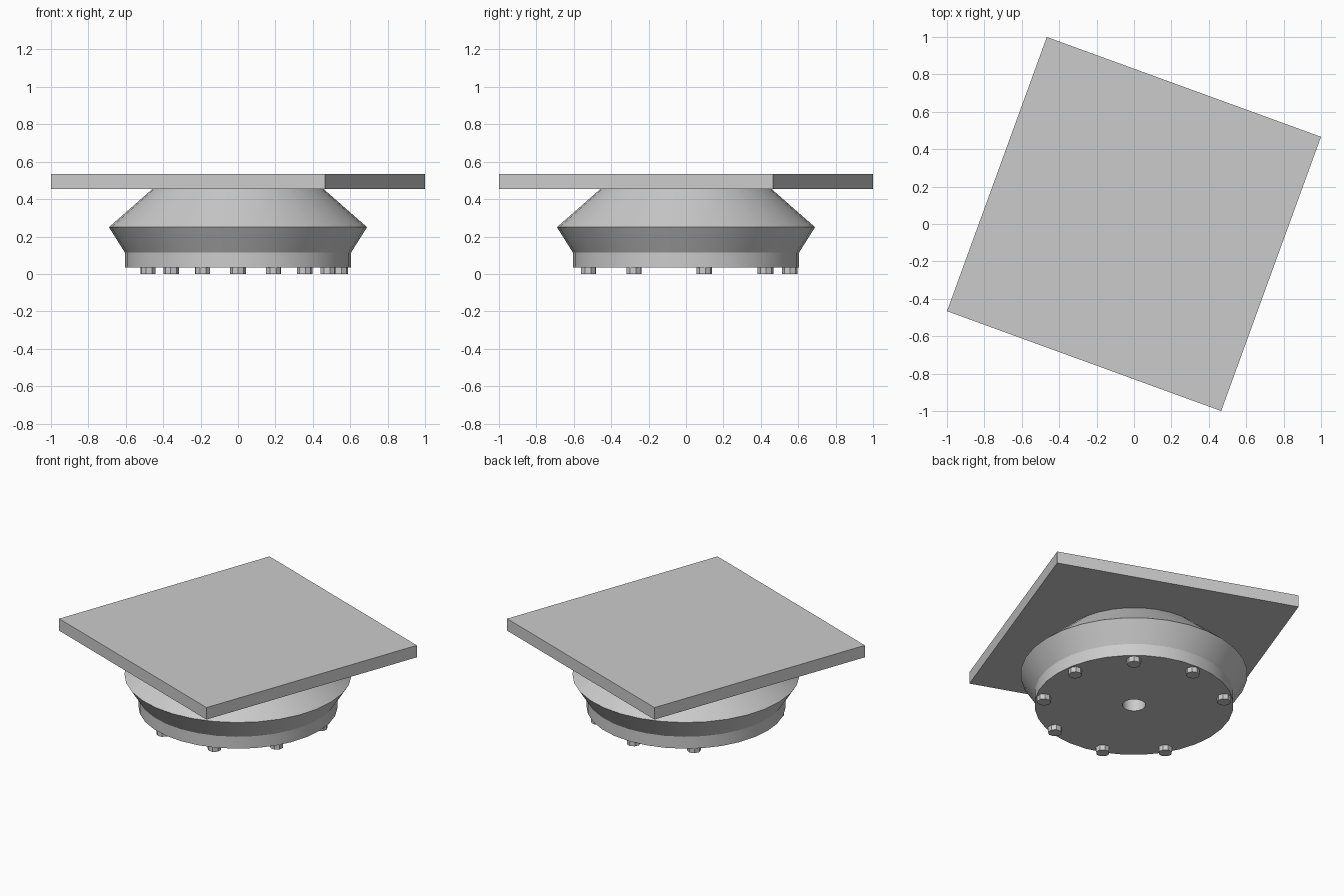
import bpy, bmesh, math
from mathutils import Matrix

cube = bpy.data.objects.get("Cube")
if cube:
    bpy.data.objects.remove(cube, do_unlink=True)

grey = bpy.data.materials.new("plain_grey")
grey.use_nodes = True
colour = (0.6, 0.6, 0.6, 1)
grey.diffuse_color = colour
grey.node_tree.nodes["Principled BSDF"].inputs["Base Color"].default_value = colour


def finish(name, bm, smooth=False):
    bmesh.ops.recalc_face_normals(bm, faces=bm.faces)
    mesh = bpy.data.meshes.new(name)
    bm.to_mesh(mesh)
    bm.free()
    mesh.materials.append(grey)
    obj = bpy.data.objects.new(name, mesh)
    bpy.context.collection.objects.link(obj)
    if smooth:
        bpy.ops.object.select_all(action="DESELECT")
        obj.select_set(True)
        bpy.context.view_layer.objects.active = obj
        bpy.ops.object.shade_smooth_by_angle(angle=math.radians(30))
    return obj


def lathe(name, profile, sides):
    # Closed (radius, height) outline turned around the z axis
    bm = bmesh.new()
    verts = [bm.verts.new((r, 0, z)) for r, z in profile]
    edges = [bm.edges.new((verts[i - 1], verts[i])) for i in range(len(verts))]
    bmesh.ops.spin(bm, geom=verts + edges, axis=(0, 0, 1), cent=(0, 0, 0),
                   angle=math.tau, steps=sides, use_merge=True)
    bmesh.ops.remove_doubles(bm, verts=bm.verts, dist=0.0001)
    return finish(name, bm, smooth=True)


# Square top plate, turned about the vertical axis
bm = bmesh.new()
bmesh.ops.create_cube(bm, size=1, matrix=Matrix.Translation((0, 0, 0.495))
                      @ Matrix.Rotation(math.radians(-20), 4, "Z")
                      @ Matrix.Diagonal((1.56, 1.56, 0.08, 1)))
finish("top_plate", bm)

# Flared round body with a central bore
lathe("round_body", [(0.07, 0.035), (0.605, 0.035), (0.605, 0.115),
                     (0.69, 0.25), (0.455, 0.456), (0.07, 0.456)], 32)

# Bolt heads on a nine-place circle, with one place left empty
for place in range(9):
    angle = 10 + 40 * place
    if angle == 170:
        continue
    turn = Matrix.Rotation(math.radians(angle), 4, "Z")
    bm = bmesh.new()
    bmesh.ops.create_cone(bm, cap_ends=True, segments=8, radius1=0.042,
                          radius2=0.042, depth=0.05,
                          matrix=turn @ Matrix.Translation((0.555, 0, 0.025)))
    finish("bolt_head_%d" % (place + 1), bm)
